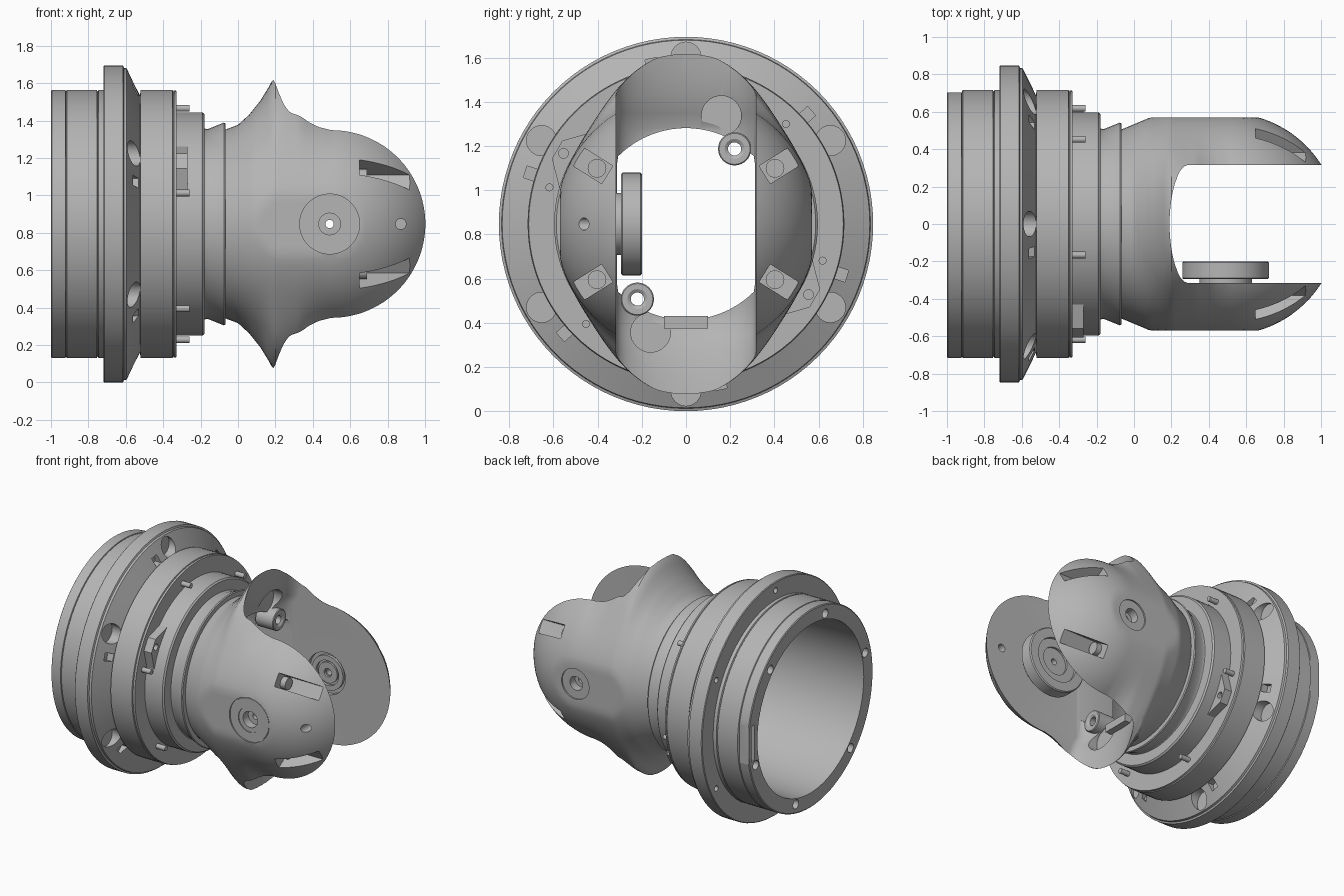
import bpy, bmesh, math
from mathutils import Matrix, Vector

old = bpy.data.objects.get("Cube")
if old:
    bpy.data.objects.remove(old, do_unlink=True)

AXIS = Vector((0, 0, 0.847))      # the model's long axis runs along x at this height
SEG = 96
ARM_X = 0.49                      # pivot position on the arms

metal = bpy.data.materials.new("machined grey")
metal.use_nodes = True
GREY = (0.46, 0.46, 0.46, 1)
metal.diffuse_color = GREY
metal.node_tree.nodes["Principled BSDF"].inputs["Base Color"].default_value = GREY


def shade(ob):
    bpy.ops.object.select_all(action='DESELECT')
    ob.select_set(True)
    bpy.context.view_layer.objects.active = ob
    bpy.ops.object.shade_smooth_by_angle(angle=math.radians(28))


def finish(name, bm, smooth=True):
    bmesh.ops.translate(bm, verts=bm.verts, vec=AXIS)
    bmesh.ops.recalc_face_normals(bm, faces=bm.faces)
    mesh = bpy.data.meshes.new(name)
    bm.to_mesh(mesh)
    bm.free()
    mesh.materials.append(metal)
    ob = bpy.data.objects.new(name, mesh)
    bpy.context.collection.objects.link(ob)
    if smooth:
        shade(ob)
    return ob


def loft(name, rings, closed=False, matrix=None):
    """Skin a list of point rings; either cap the ends or join last to first."""
    bm = bmesh.new()
    loops = [[bm.verts.new(p) for p in ring] for ring in rings]
    n = len(loops[0])
    pairs = list(zip(loops, loops[1:])) + ([(loops[-1], loops[0])] if closed else [])
    for a, b in pairs:
        for i in range(n):
            j = (i + 1) % n
            bm.faces.new((a[i], a[j], b[j], b[i]))
    if not closed:
        bm.faces.new(loops[0])
        bm.faces.new(loops[-1])
    if matrix:
        bm.transform(matrix)
    return finish(name, bm)


def lathe(name, profile, matrix=None, seg=SEG):
    """Revolve a closed (x, radius) profile around the x axis."""
    turn = [2 * math.pi * i / seg for i in range(seg)]
    return loft(name, [[(x, r * math.cos(t), r * math.sin(t)) for t in turn]
                       for x, r in profile], True, matrix)


def prism(name, outline, lo, hi):
    """Extrude a (y, z) outline along x."""
    return loft(name, [[(x, y, z) for y, z in outline] for x in (lo, hi)])


def rod(name, axis, lo, hi, r, u, v, seg=32):
    """Cylinder along x (u, v = y, z) or along y (u, v = x, z)."""
    bm = bmesh.new()
    rot = Matrix.Rotation(math.pi / 2, 4, 'Y' if axis == 'X' else 'X')
    mid = (lo + hi) / 2
    at = (mid, u, v) if axis == 'X' else (u, mid, v)
    bmesh.ops.create_cone(bm, cap_ends=True, segments=seg, radius1=r, radius2=r,
                          depth=hi - lo, matrix=Matrix.Translation(at) @ rot)
    return finish(name, bm)


def block(name, size, at, turn=0):
    """Box placed in a frame that is turned around the long axis."""
    bm = bmesh.new()
    bmesh.ops.create_cube(bm, size=1, matrix=Matrix.Rotation(math.radians(turn), 4, 'X')
                          @ Matrix.Translation(at) @ Matrix.Diagonal((*size, 1)))
    return finish(name, bm, False)


def cut(target, cutters):
    for c in cutters:
        c.hide_render = True
        mod = target.modifiers.new("cut", 'BOOLEAN')
        mod.operation, mod.solver, mod.object = 'DIFFERENCE', 'EXACT', c
        bpy.context.view_layer.objects.active = target
        bpy.ops.object.modifier_apply(modifier=mod.name)
        bpy.data.objects.remove(c, do_unlink=True)
    shade(target)


def polar(r, deg):
    return r * math.cos(math.radians(deg)), r * math.sin(math.radians(deg))


def lerp(table, x):
    for (x0, y0), (x1, y1) in zip(table, table[1:]):
        if x <= x1:
            return y0 + (y1 - y0) * max(0, x - x0) / (x1 - x0)
    return table[-1][1]


# Turned housing: rear sleeve, flange, front band, hub and neck, with an open bore
housing = lathe("housing", [
    (-1, 0.61), (-1, 0.71), (-0.995, 0.717), (-0.923, 0.717), (-0.92, 0.707), (-0.915, 0.717),
    (-0.755, 0.717), (-0.75, 0.707), (-0.745, 0.717), (-0.72, 0.717), (-0.72, 0.842),
    (-0.715, 0.847), (-0.615, 0.847), (-0.61, 0.835), (-0.595, 0.832), (-0.525, 0.69),
    (-0.52, 0.717), (-0.35, 0.717), (-0.347, 0.707), (-0.342, 0.715), (-0.33, 0.712),
    (-0.33, 0.597), (-0.19, 0.597), (-0.18, 0.587), (-0.18, 0.51), (-0.16, 0.508),
    (-0.075, 0.542), (-0.068, 0.537), (-0.068, 0.434), (-0.12, 0.47), (-0.22, 0.54),
    (-0.4, 0.59)])
holes = [block("sleeve_flat", (0.2, 0.1, 0.6), (-1.02, 0.753, 0)),
         block("rim_slot", (0.1, 0.03, 0.26), (-1, 0.66, 0))]
for k in range(6):
    holes.append(rod("flange_hole", 'X', -0.6, -0.522, 0.068, *polar(0.755, 30 + 60 * k)))
    holes.append(rod("rim_hole", 'X', -1.1, -0.95, 0.032, *polar(0.65, 45 + 60 * k)))
    holes.append(rod("flange_back_hole", 'X', -0.8, -0.68, 0.02, *polar(0.785, 30 + 60 * k)))
    holes.append(block("flange_slot", (0.06, 0.06, 0.055), (-0.55, 0.735, 0), 60 * k - 18))
cut(housing, holes)

# Locating pins and screw lugs in front of the band
for k in range(6):
    rod("locating_pin", 'X', -0.34, -0.26, 0.018, *polar(0.64, 45 + 60 * k), seg=16)
for deg in (150, -30):
    lug = prism("screw_lug", [polar(0.58, deg - 17), polar(0.675, deg - 4),
                              polar(0.675, deg + 4), polar(0.58, deg + 17)], -0.335, -0.27)
    cut(lug, [rod("lug_hole", 'X', -0.3, -0.2, 0.022, *polar(0.64, deg))])

# Fork: round shell with a raised ridge above and below, ending in a ball shape
BALL = 0.593
base = [(-0.08, 0.5), (0.08, 0.567), (0.2, BALL)]
ridge = [(-0.08, 0.5), (0, 0.53), (0.06, 0.585), (0.12, 0.66), (0.16, 0.725), (0.19, 0.78),
         (0.25, 0.775), (0.33, 0.74), (0.38, 0.68), (0.43, 0.63), (0.5, BALL)]


def section(x):
    taper = math.sqrt(1 - (max(0, x - 0.5) / BALL) ** 2)
    low, high = lerp(base, x) * taper, lerp(ridge, x) * taper
    ring = []
    for i in range(SEG):
        t = 2 * math.pi * i / SEG
        r = low + (high - low) * abs(math.sin(t)) ** 6
        y = max(-0.57, min(0.57, r * math.cos(t)))
        ring.append((x, y, r * math.sin(t)))
    return ring


fork = loft("fork", [section(-0.08 + 0.02 * i) for i in range(58)])

# Bell-shaped opening between the arms: its curve moves back towards the middle height
curve = [math.pi * (0.5 + i / 32) for i in range(33)]
outline = [(0.33 + 0.14 * math.cos(t), 0.316 * math.sin(t)) for t in curve]
outline += [(1.3, -0.316), (1.3, 0.316)]
flare = [(0.434, -0.1), (0.5, -0.065), (0.58, -0.035), (0.68, -0.012), (0.77, 0)]
levels = sorted([s * z for s in (1, -1) for z, _ in flare + [(1, 0)]])
mouth = loft("mouth", [[(x if x > 1 else x + lerp(flare, abs(h)), y, h) for x, y in outline]
                       for h in levels])

# Bore, pockets, tool slots and pivot holes
bore = [(max(-0.312, min(0.312, y)), z) for y, z in (polar(0.434, 3 + 6 * i) for i in range(60))]
cutters = [mouth, prism("bore", bore, -0.2, 0.5)]
for s in (1, -1):
    cutters.append(rod("pocket", 'X', 0.11, 0.33, 0.09, s * 0.16, s * 0.49))
for deg in (32, 148, 212, 328):
    cutters.append(block("tool_slot", (0.5, 0.22, 0.095), (0.9, 0.53, 0), deg))
cutters += [rod("front_recess", 'Y', -0.7, -0.56, 0.16, ARM_X, 0, 64),
            rod("back_recess", 'Y', 0.56, 0.7, 0.11, ARM_X, 0, 64),
            rod("inner_recess", 'Y', 0.2, 0.345, 0.15, ARM_X, 0, 64),
            rod("pivot_hole", 'Y', -1, 1, 0.022, ARM_X, 0),
            rod("back_counterbore", 'Y', 0.5, 0.7, 0.05, ARM_X, 0),
            rod("front_counterbore", 'Y', -0.7, -0.5, 0.058, ARM_X, 0),
            rod("tip_hole", 'Y', -1, 0, 0.028, 0.87, 0)]
cut(fork, cutters)

# Screw heads at the bottom of the tool slots
for deg in (32, 148, 212, 328):
    rod("arm_screw", 'X', 0.62, 0.69, 0.042, *polar(0.475, deg))

# Pivot boss on the inside of the front arm, and bearing rings on the back arm
to_y = Matrix.Translation((ARM_X, 0, 0)) @ Matrix.Rotation(math.pi / 2, 4, 'Z')
lathe("pivot_boss", [(-0.33, 0.022), (-0.33, 0.14), (-0.295, 0.14), (-0.295, 0.225),
                     (-0.288, 0.232), (-0.207, 0.232), (-0.2, 0.225), (-0.2, 0.16),
                     (-0.22, 0.16), (-0.22, 0.1), (-0.235, 0.1), (-0.235, 0.022)], to_y)
lathe("bearing_ring", [(0.35, 0.09), (0.35, 0.125), (0.325, 0.125), (0.325, 0.09)], to_y)
lathe("bearing_core", [(0.35, 0.03), (0.35, 0.075), (0.33, 0.075), (0.33, 0.03)], to_y)
lathe("front_pivot_ring", [(-0.55, 0.09), (-0.55, 0.155), (-0.567, 0.155), (-0.567, 0.09)], to_y)

# Screw ears inside the mouth, and the small ledge below
for s in (1, -1):
    lathe("screw_ear", [(0.04, 0.03), (0.04, 0.075), (0.175, 0.075), (0.18, 0.07), (0.18, 0.045),
                        (0.17, 0.03)], Matrix.Translation((0, s * 0.22, s * 0.34)), 32)
block("mouth_ledge", (0.12, 0.2, 0.055), (0.1, 0, -0.445))
